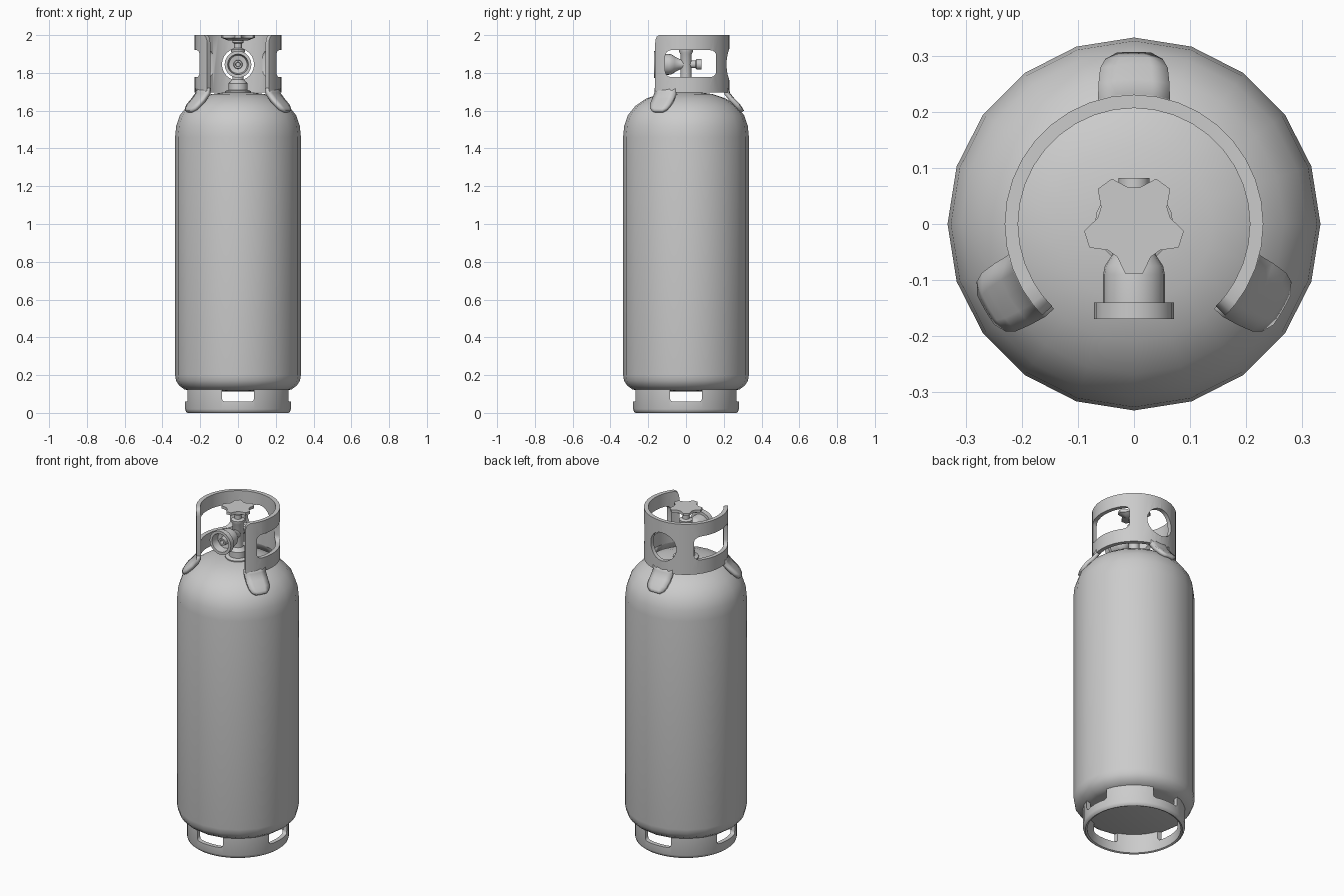
import bpy, bmesh
from math import sin, cos, pi, radians, sqrt
from mathutils import Matrix

if "Cube" in bpy.data.objects:
    bpy.data.objects.remove(bpy.data.objects["Cube"])

TO_FRONT = Matrix.Rotation(pi / 2, 4, 'X')   # local z -> world -y


def finish(name, bm, smooth=40):
    bmesh.ops.remove_doubles(bm, verts=bm.verts, dist=1e-5)
    bmesh.ops.recalc_face_normals(bm, faces=bm.faces)
    me = bpy.data.meshes.new(name)
    bm.to_mesh(me)
    bm.free()
    ob = bpy.data.objects.new(name, me)
    bpy.context.collection.objects.link(ob)
    shade(ob, smooth)
    return ob


def activate(ob):
    bpy.ops.object.select_all(action='DESELECT')
    ob.select_set(True)
    bpy.context.view_layer.objects.active = ob


def shade(ob, angle):
    activate(ob)
    bpy.ops.object.shade_smooth_by_angle(angle=radians(angle))


def lathe(name, profile, segs, closed=False, mat=None, smooth=40):
    """Revolve (radius, z) points round z."""
    bm = bmesh.new()
    rings = [[bm.verts.new((r * cos(2 * pi * i / segs), r * sin(2 * pi * i / segs), z))
              for i in range(segs)] for r, z in profile]
    pairs = list(zip(rings, rings[1:])) + ([(rings[-1], rings[0])] if closed else [])
    for a, b in pairs:
        for i in range(segs):
            j = (i + 1) % segs
            bm.faces.new((a[i], a[j], b[j], b[i]))
    bmesh.ops.dissolve_degenerate(bm, dist=1e-6, edges=bm.edges)
    if mat:
        bm.transform(mat)
    return finish(name, bm, smooth)


def prism(name, pts, z0, z1, mat=None, scale=1.0):
    """Extrude a 2D outline from z0 to z1; the z0 end may be scaled."""
    bm = bmesh.new()
    a = [bm.verts.new((x * scale, y * scale, z0)) for x, y in pts]
    b = [bm.verts.new((x, y, z1)) for x, y in pts]
    bm.faces.new(a)
    bm.faces.new(b)
    for i in range(len(pts)):
        j = (i + 1) % len(pts)
        bm.faces.new((a[i], a[j], b[j], b[i]))
    if mat:
        bm.transform(mat)
    return finish(name, bm)


def rounded_rect(u0, u1, v0, v1, r, n=4):
    pts = []
    for k, (u, v) in enumerate([(u1 - r, v1 - r), (u0 + r, v1 - r),
                                (u0 + r, v0 + r), (u1 - r, v0 + r)]):
        for i in range(n + 1):
            t = (k + i / n) * pi / 2
            pts.append((u + r * cos(t), v + r * sin(t)))
    return pts


def cut(ob, *cutters):
    for c in cutters:
        c.hide_render = True
        m = ob.modifiers.new("cut", 'BOOLEAN')
        m.operation, m.solver, m.object = 'DIFFERENCE', 'EXACT', c
        activate(ob)
        bpy.ops.object.modifier_apply(modifier=m.name)
        bpy.data.objects.remove(c, do_unlink=True)
    shade(ob, 40)


# (u, v, w) -> world: along x uses u=y, v=z; along y uses u=x, v=z
ALONG_X = Matrix(((0, 0, 1, 0), (1, 0, 0, 0), (0, 1, 0, 0), (0, 0, 0, 1)))
ALONG_Y = Matrix(((1, 0, 0, 0), (0, 0, 1, 0), (0, 1, 0, 0), (0, 0, 0, 1)))

# Tank
lathe("tank", [(0, .112), (.26, .118), (.285, .125), (.312, .145), (.328, .17), (.333, .2),
               (.333, 1.46), (.327, 1.52), (.308, 1.575), (.268, 1.625), (.21, 1.665),
               (.14, 1.688), (.07, 1.697), (0, 1.70)], 20, smooth=50)

# Foot ring with four vents
foot = lathe("foot_ring", [(.28, .128), (.28, .02), (.276, .007), (.267, 0), (.257, .004),
                           (.255, .02), (.255, .128)], 40, closed=True)
vent = rounded_rect(-.085, .085, .06, .2, .018)
cut(foot, prism("vent_x", vent, -.4, .4, ALONG_X), prism("vent_y", vent, -.4, .4, ALONG_Y))

# Collar: an arc shell, open at the front, with rounded top corners at its ends
bm = bmesh.new()
A0, A1 = -45, 225
angs = [A0, A0 + 1, A0 + 3, A0 + 7] + [A0 + 15 + 10 * i for i in range(25)] \
    + [A1 - 7, A1 - 3, A1 - 1, A1]
drop = {0: .042, 1: .022, 3: .008}
cols = []
for a in angs:
    top = 2.0 - drop.get(min(a - A0, A1 - a), 0)
    c, s = cos(radians(a)), sin(radians(a))
    cols.append([bm.verts.new((r * c, r * s, z))
                 for r, z in ((.207, 1.695), (.231, 1.695), (.231, top), (.207, top))])
for a, b in zip(cols, cols[1:]):
    for i in range(4):
        j = (i + 1) % 4
        bm.faces.new((a[i], a[j], b[j], b[i]))
bm.faces.new(cols[0])
bm.faces.new(cols[-1])
collar = finish("collar", bm)
cut(collar,
    prism("side_window", rounded_rect(-.11, .16, 1.778, 1.92, .03), -.4, .4, ALONG_X),
    prism("back_window", rounded_rect(-.085, .085, 1.76, 1.93, .0845, 6), .1, .4, ALONG_Y))

# Three collar feet that splay over the shoulder of the tank
PATH = [(.219, 1.72, .062), (.222, 1.69, .062), (.25, 1.655, .062),
        (.277, 1.627, .059), (.29, 1.608, .05), (.298, 1.594, .03)]
for label, ang in (("back", 90), ("right", -30), ("left", 210)):
    bm = bmesh.new()
    grid = [[bm.verts.new((sqrt(r * r - (w * t) ** 2), w * t, z))
             for t in (-1, -.5, 0, .5, 1)] for r, z, w in PATH]
    for a, b in zip(grid, grid[1:]):
        for i in range(4):
            bm.faces.new((a[i], a[i + 1], b[i + 1], b[i]))
    bm.transform(Matrix.Rotation(radians(ang), 4, 'Z'))
    ob = finish("collar_foot_" + label, bm)
    m = ob.modifiers.new("thickness", 'SOLIDIFY')
    m.thickness, m.offset = .022, 0

# Valve: flange, nut and stem on the centre line
lathe("valve_stem", [(0, 1.69), (.07, 1.69), (.07, 1.703), (.05, 1.71), (.05, 1.745),
                     (.042, 1.752), (.03, 1.765), (.03, 1.90), (.036, 1.91), (.036, 1.925),
                     (.02, 1.932), (.02, 1.955), (.03, 1.96), (.03, 1.985), (0, 1.985)], 20)

# Outlet facing the front, with a hollow coupling nut
at_valve = Matrix.Translation((0, 0, 1.845)) @ TO_FRONT
lathe("valve_outlet", [(0, 0), (.026, 0), (.028, .035), (.042, .06), (.052, .075), (.055, .09),
                       (.055, .14), (.071, .14), (.071, .17), (.055, .17), (.048, .125),
                       (.024, .12), (.022, .155), (.013, .155), (.011, .12), (0, .12)],
      20, mat=at_valve)

# Relief port facing the back
lathe("relief_port", [(0, 0), (.02, 0), (.02, -.05), (.028, -.056), (.028, -.082),
                      (.018, -.082), (.016, -.07), (0, -.07)], 16, mat=at_valve)

# Five-lobed handwheel
star = []
for k in range(5):
    for off, r in ((-27, .066), (-10, .09), (10, .09), (27, .066)):
        t = radians(-90 + 72 * k + off)
        star.append((r * cos(t), r * sin(t)))
prism("handwheel", star, 1.984, 2.0)
prism("handwheel_underside", star, 1.972, 1.986, scale=.6)
